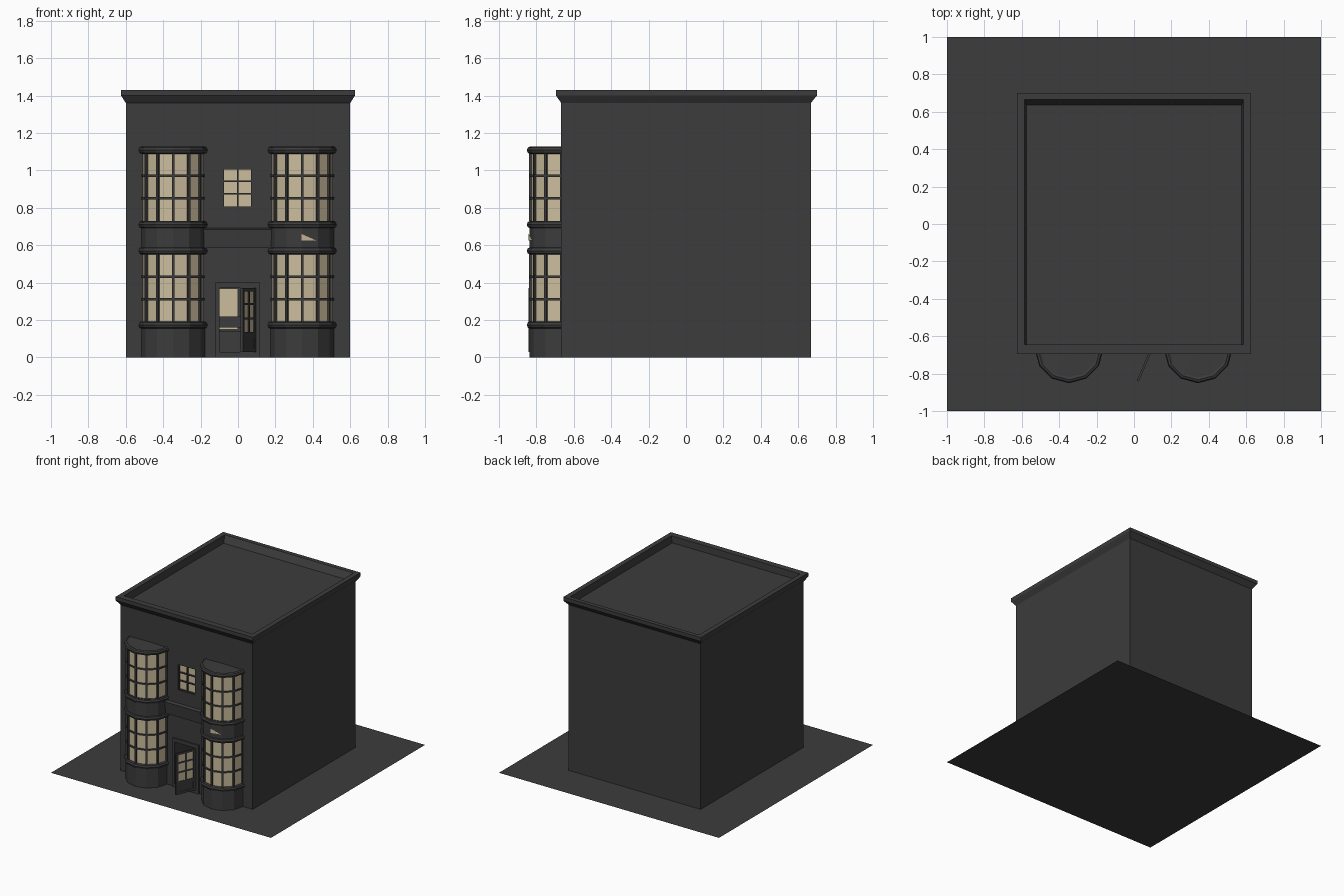
import bpy, bmesh, math
from mathutils import Matrix, Vector

if "Cube" in bpy.data.objects:
    bpy.data.objects.remove(bpy.data.objects["Cube"])


def material(name, rgb):
    m = bpy.data.materials.new(name)
    m.diffuse_color = (*rgb, 1)
    m.use_nodes = True
    m.node_tree.nodes["Principled BSDF"].inputs["Base Color"].default_value = m.diffuse_color
    return m


DARK = material("dark grey", (0.045, 0.045, 0.045))
GLASS = material("warm window", (0.60, 0.51, 0.335))
FY = -0.667  # front wall


def finish(name, bm, mat):
    bmesh.ops.recalc_face_normals(bm, faces=bm.faces)
    me = bpy.data.meshes.new(name)
    bm.to_mesh(me)
    bm.free()
    me.materials.append(mat)
    ob = bpy.data.objects.new(name, me)
    bpy.context.collection.objects.link(ob)
    return ob


def boxes(name, mat, spans, matrix=None):
    """One object from boxes given as (x0, x1, y0, y1, z0, z1)."""
    bm = bmesh.new()
    for x0, x1, y0, y1, z0, z1 in spans:
        m = Matrix.Translation(((x0 + x1) / 2, (y0 + y1) / 2, (z0 + z1) / 2))
        m = m @ Matrix.Diagonal((x1 - x0, y1 - y0, z1 - z0, 1))
        bmesh.ops.create_cube(bm, size=1, matrix=m)
    if matrix:
        bm.transform(matrix)
    return finish(name, bm, mat)


def half_lathe(name, mat, profile, cx, closed=False):
    """Sweep an (r, z) profile round the front half of a 12-sided bay."""
    bm = bmesh.new()
    cols = []
    for i in range(7):
        a = math.pi + i * math.pi / 6
        cols.append([bm.verts.new((cx + r * math.cos(a), FY + r * math.sin(a), z))
                     for r, z in profile])
    n = len(profile)
    for a, b in zip(cols, cols[1:]):
        for j in range(n if closed else n - 1):
            k = (j + 1) % n
            bm.faces.new((a[j], b[j], b[k], a[k]))
    bmesh.ops.remove_doubles(bm, verts=bm.verts, dist=1e-5)
    return finish(name, bm, mat)


# Ground slab
bm = bmesh.new()
bmesh.ops.create_grid(bm, x_segments=1, y_segments=1, size=1)
finish("pavement", bm, DARK)

# Main block with flared cornice and sunken roof
bm = bmesh.new()
rings = []
for x, y0, y1, z in [(0.6, FY, 0.667, 0), (0.6, FY, 0.667, 1.36),
                     (0.625, -0.695, 0.7, 1.40), (0.625, -0.695, 0.7, 1.43),
                     (0.585, -0.645, 0.665, 1.43), (0.575, -0.643, 0.635, 1.375)]:
    rings.append([bm.verts.new(p) for p in
                  ((-x, y0, z), (x, y0, z), (x, y1, z), (-x, y1, z))])
for a, b in zip(rings, rings[1:]):
    for i in range(4):
        j = (i + 1) % 4
        bm.faces.new((a[i], a[j], b[j], b[i]))
bm.faces.new(rings[0][::-1])
bm.faces.new(rings[-1])
block = finish("building_block", bm, DARK)

# Recesses for the doorway and the small window
cutters = [boxes("door_cutter", DARK, [(-0.1, 0.095, -0.8, -0.40, 0.03, 0.37)]),
           boxes("window_cutter", DARK, [(-0.08, 0.075, -0.8, FY + 0.03, 0.80, 1.01)])]
for c in cutters:
    c.hide_render = True
    mod = block.modifiers.new("recess", 'BOOLEAN')
    mod.operation = 'DIFFERENCE'
    mod.solver = 'EXACT'
    mod.object = c
    bpy.context.view_layer.objects.active = block
    bpy.ops.object.modifier_apply(modifier=mod.name)
for c in cutters:
    bpy.data.objects.remove(c)

# Two round bays, each with two glazed storeys
MOULDINGS = [0.173, 0.570, 0.710, 1.108]
STOREYS = [(0.19, 0.553), (0.73, 1.092)]
for side, cx in (("left", -0.347), ("right", 0.343)):
    half_lathe(side + "_bay_base", DARK, [(0.17, 0), (0.17, 0.19)], cx)
    half_lathe(side + "_bay_band", DARK, [(0.17, 0.553), (0.17, 0.73)], cx)
    half_lathe(side + "_bay_roof", DARK, [(0.17, 1.092), (0.17, 1.122), (0, 1.126)], cx)
    for n, z in enumerate(MOULDINGS):
        prof = [(0.166 + 0.018 * math.cos(t), z + 0.02 * math.sin(t))
                for t in [k * math.pi / 4 for k in range(8)]]
        half_lathe(f"{side}_bay_moulding_{n}", DARK, prof, cx, True)
    for n, (z0, z1) in enumerate(STOREYS):
        half_lathe(f"{side}_bay_glass_{n}", GLASS, [(0.162, z0), (0.162, z1)], cx)
        for k in (1, 2):
            z = z0 + (z1 - z0) * k / 3
            half_lathe(f"{side}_bay_bar_{n}_{k}", DARK,
                       [(0.158, z - 0.006), (0.171, z - 0.006),
                        (0.171, z + 0.006), (0.158, z + 0.006)], cx, True)
        # upright bars on the corners
        bm = bmesh.new()
        for i in range(7):
            m = (Matrix.Translation((cx, FY, (z0 + z1) / 2))
                 @ Matrix.Rotation(math.pi + i * math.pi / 6, 4, 'Z')
                 @ Matrix.Translation((0.164, 0, 0))
                 @ Matrix.Diagonal((0.015, 0.014, z1 - z0, 1)))
            bmesh.ops.create_cube(bm, size=1, matrix=m)
        finish(f"{side}_bay_uprights_{n}", bm, DARK)

# Small pale chip on the right bay band
bm = bmesh.new()
bm.faces.new([bm.verts.new(p) for p in
              ((0.34, -0.841, 0.66), (0.34, -0.841, 0.625), (0.42, -0.820, 0.625))])
finish("band_chip", bm, GLASS)

# Sloped fascia board between the bays
bm = bmesh.new()
ends = [[bm.verts.new((x, y, z)) for y, z in
         ((FY, 0.585), (-0.680, 0.585), (-0.692, 0.685), (FY, 0.692))]
        for x in (-0.185, 0.185)]
for i in range(4):
    j = (i + 1) % 4
    bm.faces.new((ends[0][i], ends[0][j], ends[1][j], ends[1][i]))
bm.faces.new(ends[0])
bm.faces.new(ends[1])
finish("fascia_board", bm, DARK)

# Small upper window
boxes("upper_window_glass", GLASS, [(-0.08, 0.075, FY + 0.02, FY + 0.028, 0.80, 1.01)])
wy = (FY + 0.008, FY + 0.024)
boxes("upper_window_bars", DARK,
      [(-0.0065, 0.0015, *wy, 0.80, 1.01)]
      + [(-0.08, 0.075, *wy, z - 0.004, z + 0.004) for z in (0.876, 0.943)]
      + [(-0.08, -0.075, *wy, 0.80, 1.01), (0.07, 0.075, *wy, 0.80, 1.01),
         (-0.08, 0.075, *wy, 0.80, 0.806), (-0.08, 0.075, *wy, 1.004, 1.01)])

# Door surround and step
boxes("door_surround", DARK,
      [(-0.122, -0.1, FY - 0.012, FY + 0.02, 0, 0.40),
       (0.095, 0.117, FY - 0.012, FY + 0.02, 0, 0.40),
       (-0.1, 0.095, FY - 0.012, FY + 0.02, 0.37, 0.40),
       (-0.1, 0.095, FY - 0.012, FY + 0.02, 0, 0.03)])

# Lit room end and counter seen through the doorway
boxes("room_glow", GLASS, [(-0.099, 0.0, -0.41, -0.402, 0.15, 0.369)])
boxes("room_counter", DARK, [(-0.099, 0.015, -0.55, -0.42, 0.03, 0.14),
                             (-0.099, 0.015, -0.50, -0.42, 0.16, 0.22)])

# Open door leaf, swung outward on its right hinge
hinge, tip = Vector((0.09, -0.677)), Vector((0.02, -0.84))
d = tip - hinge
L = d.length
leaf = Matrix.Translation((*hinge, 0)) @ Matrix.Rotation(math.atan2(d.y, d.x), 4, 'Z')
T = (-0.006, 0.006)
rows = [0.13 + 0.078 * i for i in range(4)]
boxes("door_frame", DARK,
      [(0, 0.024, *T, 0.03, 0.37), (L - 0.024, L, *T, 0.03, 0.37),
       (L / 2 - 0.007, L / 2 + 0.007, *T, 0.13, 0.36),
       (0, L, *T, 0.105, 0.135), (0, L, *T, 0.03, 0.05), (0, L, *T, 0.352, 0.37),
       (0, L, -0.003, 0.003, 0.05, 0.105)]
      + [(0, L, *T, z - 0.006, z + 0.006) for z in rows[1:3]], leaf)
boxes("door_glass", GLASS, [(0.02, L - 0.02, -0.002, 0.002, 0.13, 0.36)], leaf)
